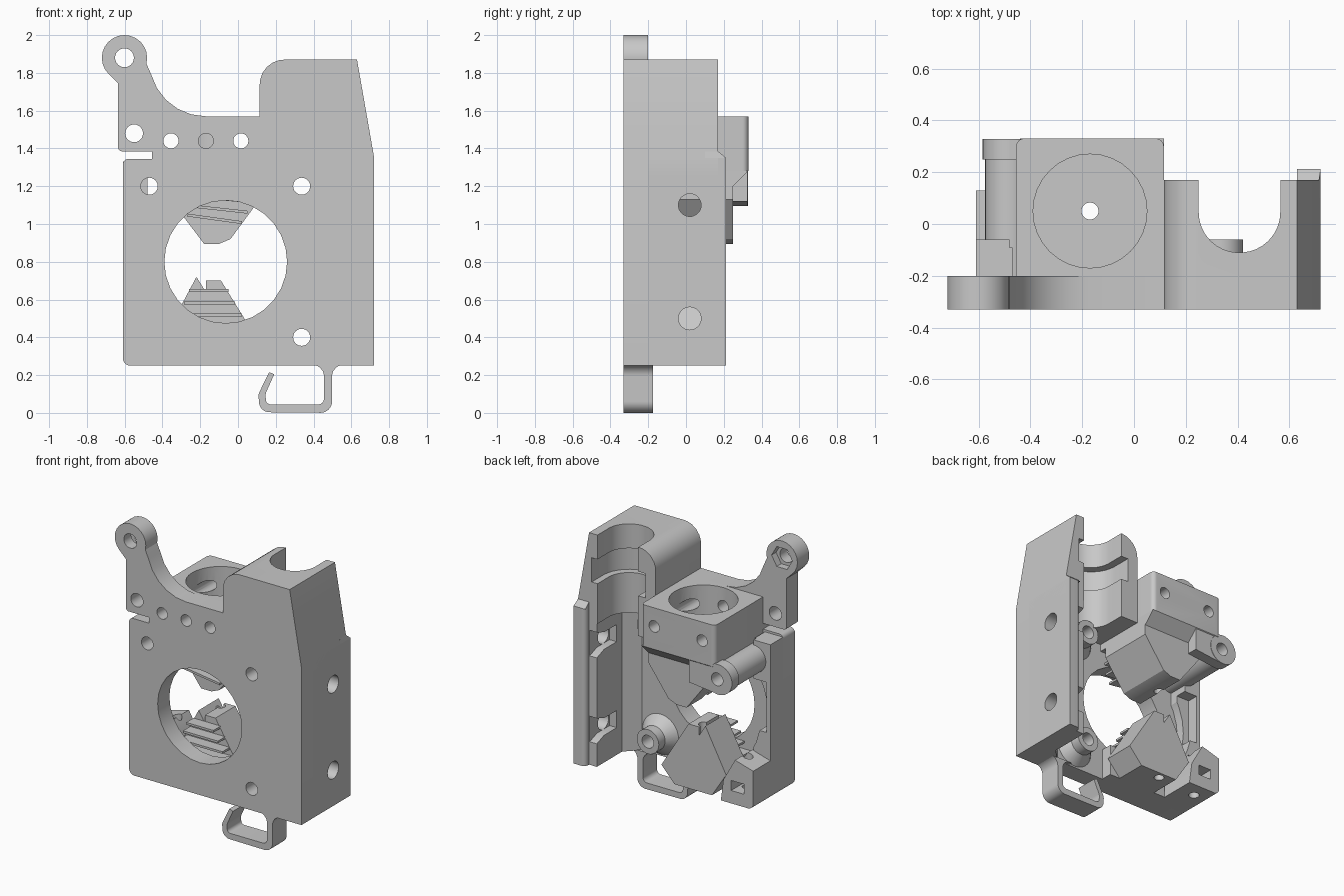
import bpy, bmesh
from math import sin, cos, pi, radians
from mathutils import Vector

if "Cube" in bpy.data.objects:
    bpy.data.objects.remove(bpy.data.objects["Cube"])

grey = bpy.data.materials.new("printed_grey")
grey.use_nodes = True
grey.diffuse_color = (0.58, 0.58, 0.58, 1)
grey.node_tree.nodes["Principled BSDF"].inputs["Base Color"].default_value = grey.diffuse_color

FRONT, BACK = -0.33, -0.2      # plate faces
parts = []


def prism(name, pts, axis, a, b, top=None):
    """Extrude a 2D outline along an axis from a to b, optionally to another outline."""
    def place(p, d):
        return {"x": (d, p[0], p[1]), "y": (p[0], d, p[1]), "z": (p[0], p[1], d)}[axis]
    bm = bmesh.new()
    lo = [bm.verts.new(place(p, a)) for p in pts]
    hi = [bm.verts.new(place(p, b)) for p in (top or pts)]
    bm.faces.new(lo)
    bm.faces.new(hi)
    for i in range(len(lo)):
        j = (i + 1) % len(lo)
        bm.faces.new((lo[i], lo[j], hi[j], hi[i]))
    bmesh.ops.recalc_face_normals(bm, faces=bm.faces)
    mesh = bpy.data.meshes.new(name)
    bm.to_mesh(mesh)
    bm.free()
    mesh.materials.append(grey)
    ob = bpy.data.objects.new(name, mesh)
    bpy.context.collection.objects.link(ob)
    parts.append(ob)
    return ob


def circle(u, v, r, n=32):
    return [(u + r * cos(2 * pi * i / n), v + r * sin(2 * pi * i / n)) for i in range(n)]


def rect(u0, u1, v0, v1):
    return [(u0, v0), (u1, v0), (u1, v1), (u0, v1)]


def rounded(pts, n=6):
    """Outline whose points may carry a corner radius as third value."""
    out = []
    for i, p in enumerate(pts):
        c = Vector(p[:2])
        if len(p) < 3:
            out.append(c)
            continue
        d0 = (Vector(pts[i - 1][:2]) - c).normalized()
        d1 = (Vector(pts[(i + 1) % len(pts)][:2]) - c).normalized()
        half = d0.angle(d1) / 2
        t = p[2] / abs(sin(half) / cos(half))
        mid = c + (d0 + d1).normalized() * (p[2] / sin(half))
        s, e = c + d0 * t - mid, c + d1 * t - mid
        for k in range(n + 1):
            out.append(mid + s.lerp(e, k / n).normalized() * p[2])
    return [tuple(p) for p in out]


def cut(targets, pts, axis, a, b):
    """Remove a prism from each target."""
    tool = prism("cutter", pts, axis, a, b)
    parts.remove(tool)
    tool.hide_render = True
    for ob in targets:
        bpy.context.view_layer.objects.active = ob
        m = ob.modifiers.new("cut", "BOOLEAN")
        m.operation, m.solver, m.object = "DIFFERENCE", "EXACT", tool
        bpy.ops.object.modifier_apply(modifier=m.name)
    bpy.data.objects.remove(tool)


# Front plate with hinge ear, swept shoulder and relief slot
ear = [(-0.601 + 0.12 * cos(radians(t)), 1.88 + 0.12 * sin(radians(t))) for t in range(-15, 226, 15)]
sweep = [(-0.17 - 0.3 * sin(radians(t)), 1.87 - 0.3 * cos(radians(t))) for t in range(0, 76, 15)]
body = [(-0.61, 0.25, 0.04), (0.721, 0.25), (0.721, 1.35), (0.63, 1.87), (0.115, 1.87, 0.13), (0.115, 1.57)]
slot = [(-0.635, 1.745), (-0.635, 1.385, 0.02), (-0.455, 1.385), (-0.455, 1.345), (-0.61, 1.345, 0.03)]
plate = prism("front_plate", rounded(body + sweep + ear + slot), "y", FRONT, BACK)

# Bearing housing and side wall with a chamfered top
housing = prism("bearing_housing", rounded([(0.115, 1.25), (0.721, 1.25), (0.721, 1.35), (0.63, 1.87),
                                            (0.115, 1.87, 0.13)]), "y", BACK, 0.17)
wall = prism("side_wall", rounded([(0.48, BACK), (0.721, BACK), (0.721, 0.212), (0.63, 0.212, 0.03),
                                   (0.63, 0.17), (0.57, 0.17), (0.57, -0.11)]), "z", 0.25, 1.35)
prism("wall_chamfer", rect(0.63, 0.721, 0.1, 0.212), "z", 1.35, 1.385, rect(0.63, 0.715, 0.1, 0.17))
cut([housing, wall], rounded([(0.25, 0.3), (0.25, -0.11, 0.155), (0.565, -0.11, 0.155), (0.565, 0.3)], 10),
    "z", 1.2, 2)
cut([housing], rounded([(0.195, 0.3), (0.195, -0.16, 0.2), (0.61, -0.16, 0.2), (0.61, 0.3)], 10), "z", 1.53, 1.7)

# Flared nut pockets open to the back of the wall, with screw holes
for z in (0.5, 1.1):
    cut([wall], [(-0.05, z - 0.06), (-0.05, z + 0.06), (0.09, z + 0.06), (0.2, z + 0.1), (0.2, z - 0.1),
                 (0.09, z - 0.06)], "x", 0.5, 0.625)
    cut([wall], circle(0.02, z, 0.06), "x", 0.4, 0.8)

# Hot end block with chamfered shoulder
block = prism("hot_end_block", rounded([(-0.455, BACK), (0.115, BACK), (0.115, 0.33, 0.03), (-0.455, 0.33, 0.03)]),
              "z", 1.28, 1.57)
shoulder = prism("block_shoulder", [(BACK, 1.28), (0.33, 1.28), (0.25, 1.2), (BACK, 1.2)], "x", -0.44, 0.115)

# Upper and lower tapered jaws, with cooling fins facing the opening
upper = prism("upper_jaw", [(-0.41, 1.2), (0.115, 1.2), (0.115, 1.13), (-0.04, 0.92), (-0.1, 0.895),
                            (-0.18, 0.895)], "y", -0.15, 0.25)
lower = prism("lower_jaw", [(0.12, 0.36), (0.02, 0.25), (-0.27, 0.25), (-0.38, 0.42), (-0.22, 0.72),
                            (-0.17, 0.64), (-0.17, 0.7), (-0.09, 0.7)], "y", -0.12, 0.1)
for i in range(3):
    z = 1.03 + 0.055 * i
    prism("upper_fin", [(-0.27 - 0.045 * i, z + 0.01), (0.02 + 0.03 * i, z - 0.03), (0.02 + 0.03 * i, z - 0.015),
                        (-0.27 - 0.045 * i, z + 0.025)], "y", -0.23, -0.15)
    z = 0.51 + 0.065 * i
    prism("lower_fin", rect(-0.31 + 0.025 * i, 0.02 - 0.035 * i, z, z + 0.015), "y", -0.2, -0.12)
jaw_base = prism("jaw_base", rect(-0.36, 0.1, 0.25, 0.47), "y", BACK, -0.12)

# Pivot boss with flat head arm and ribs
boss = prism("pivot_boss", circle(-0.48, 1.2, 0.095), "y", BACK, 0.25)
head = prism("pivot_head", circle(-0.48, 1.2, 0.105), "y", 0.25, 0.328)
arm = prism("pivot_arm", [(-0.48, 1.095), (-0.25, 1.12), (-0.25, 1.29), (-0.48, 1.305)], "y", 0.25, 0.325)
for x in (-0.56, -0.52, -0.48):
    prism("pivot_rib", rect(x - 0.01, x + 0.01, 1.25, 1.33), "y", BACK, -0.09)

# Left wall, scooped around the opening, and lower corner bracket
left_wall = prism("left_wall", rect(-0.61, -0.48, 0.45, 1.33), "y", BACK, -0.06)
cut([left_wall], circle(-0.065, 0.8, 0.47), "y", -0.5, 0.5)
cut([left_wall], rect(-0.58, -0.4, 0.71, 1.06), "y", -0.14, 0.1)
bracket = prism("corner_bracket", rounded([(-0.61, 0.25, 0.04), (-0.36, 0.25), (-0.38, 0.4), (-0.47, 0.56),
                                           (-0.61, 0.52)]), "y", BACK, 0.13)
cut([bracket], circle(-0.49, 0.02, 0.035, 20), "z", 0.2, 0.7)
cut([bracket], rect(-0.54, -0.44, 0.34, 0.41), "y", -0.04, 0.3)

# Flared screw bosses behind the plate
screws = []
for z in (0.4, 1.2):
    screws.append(prism("screw_boss", circle(0.337, z, 0.14), "y", BACK, -0.13, circle(0.337, z, 0.085)))
    screws.append(prism("screw_boss_tip", circle(0.337, z, 0.085), "y", -0.13, -0.06))

# Openings and screw holes
cut([plate, jaw_base], circle(-0.065, 0.8, 0.325, 28), "y", -0.5, -0.1)
holes = [(-0.601, 1.88, 0.05, [plate]), (-0.55, 1.48, 0.047, [plate]),
         (-0.355, 1.44, 0.04, [plate, block]), (0.015, 1.44, 0.04, [plate, block]),
         (-0.47, 1.2, 0.045, [plate, boss, head, arm, shoulder, upper]),
         (0.337, 1.2, 0.045, [plate, housing] + screws[2:]), (0.337, 0.4, 0.045, [plate] + screws[:2])]
for x, z, r, targets in holes:
    cut(targets, circle(x, z, r, 24), "y", -0.5, 0.5)
cut([plate, block], circle(-0.17, 1.44, 0.04, 24), "y", -0.5, 0)
cut([plate], circle(-0.601, 1.88, 0.08, 6), "y", -0.25, 0)
cut([block], circle(-0.17, 0.05, 0.22), "z", 1.32, 2)
cut([block, shoulder, upper, lower], circle(-0.17, 0.05, 0.033, 20), "z", 0, 2)

# Cable hook below the plate
outer = [(0.165, 0.215), (0.108, 0.1, 0.05), (0.115, 0.004, 0.055), (0.498, 0.0, 0.06), (0.498, 0.25, 0.06),
         (0.57, 0.255)]
inner = [(0.38, 0.255), (0.455, 0.25, 0.06), (0.455, 0.045, 0.03), (0.15, 0.045, 0.025), (0.145, 0.1, 0.05),
         (0.192, 0.205)]
prism("cable_hook", rounded(outer + inner), "y", FRONT, -0.175)

# Smooth curved faces, keep hard edges
for ob in parts:
    bpy.ops.object.select_all(action="DESELECT")
    ob.select_set(True)
    bpy.context.view_layer.objects.active = ob
    bpy.ops.object.shade_smooth_by_angle(angle=radians(25))
